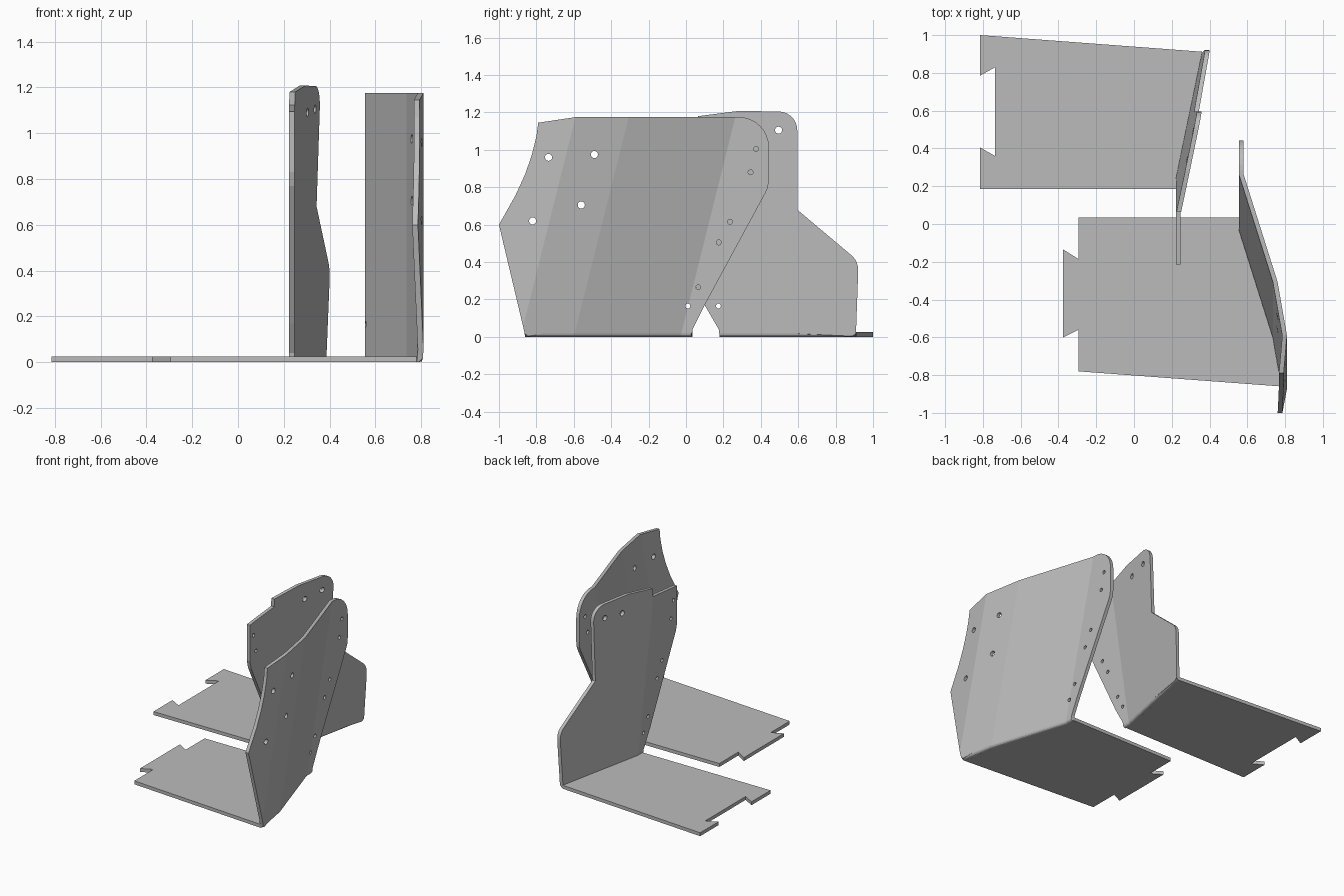
import bpy, bmesh, math
from mathutils import Vector

if "Cube" in bpy.data.objects:
    bpy.data.objects.remove(bpy.data.objects["Cube"])

T = 0.025  # sheet thickness

steel = bpy.data.materials.new("grey_steel")
steel.diffuse_color = (0.5, 0.5, 0.5, 1)
steel.use_nodes = True
steel.node_tree.nodes["Principled BSDF"].inputs["Base Color"].default_value = steel.diffuse_color


def bend_x(s, bends):
    """Piecewise linear x of the inner face; bends is a list of (s, x)."""
    for (s0, x0), (s1, x1) in zip(bends, bends[1:]):
        if s <= s1 or (s1, x1) == bends[-1]:
            return x0 + (x1 - x0) * (s - s0) / (s1 - s0)


def circle(y, z, r, n=16):
    return [(y + r * math.cos(2 * math.pi * i / n),
             z + r * math.sin(2 * math.pi * i / n)) for i in range(n)]


def arc(cy, cz, r, a0, a1, n=8):
    """Rounded corner, angles in degrees."""
    return [(cy + r * math.cos(math.radians(a0 + (a1 - a0) * i / n)),
             cz + r * math.sin(math.radians(a0 + (a1 - a0) * i / n))) for i in range(n + 1)]


def finish(name, bm):
    bmesh.ops.recalc_face_normals(bm, faces=bm.faces[:])
    mesh = bpy.data.meshes.new(name)
    bm.to_mesh(mesh)
    bm.free()
    mesh.materials.append(steel)
    bpy.context.collection.objects.link(bpy.data.objects.new(name, mesh))


def thicken(bm, offset):
    geo = bmesh.ops.extrude_face_region(bm, geom=bm.faces[:])["geom"]
    verts = [g for g in geo if isinstance(g, bmesh.types.BMVert)]
    bmesh.ops.translate(bm, verts=verts, vec=offset)
    return verts


def wall(name, outline, holes, bends, k):
    """Drilled sheet, folded along slanted lines y + k*z = s."""
    bm = bmesh.new()
    for loop in [outline] + holes:
        vs = [bm.verts.new((0, y, z)) for y, z in loop]
        for a, b in zip(vs, vs[1:] + vs[:1]):
            bm.edges.new((a, b))
    bmesh.ops.triangle_fill(bm, edges=bm.edges[:], use_beauty=True, normal=(1, 0, 0))
    for s, _ in bends[1:-1]:
        bmesh.ops.bisect_plane(bm, geom=bm.verts[:] + bm.edges[:] + bm.faces[:],
                               plane_co=(0, s, 0), plane_no=(0, 1, k))
    for v in bm.verts:
        v.co.x = bend_x(v.co.y + k * v.co.z, bends)
    outer = set(thicken(bm, Vector((T, 0, 0))))
    # rounded outside of the fold to the floor
    low = [e for e in bm.edges if all(v in outer and v.co.z < 1e-4 for v in e.verts)]
    bmesh.ops.bevel(bm, geom=low, offset=0.018, segments=3, profile=0.5, affect='EDGES')
    finish(name, bm)


def floor(name, points):
    bm = bmesh.new()
    bm.faces.new([bm.verts.new((x, y, 0)) for x, y in points])
    thicken(bm, Vector((0, 0, T)))
    finish(name, bm)


# Front bracket: tall wall with three slanted folds
front_bends = [(-1.156, 0.76), (-0.885, 0.785), (-0.60, 0.735), (-0.03, 0.555), (0.6, 0.555)]
front_outline = ([(-0.86, 0), (0.03, 0), (0.035, 0.04), (0.10, 0.17), (0.425, 0.77), (0.438, 0.80)]
                 + arc(0.283, 1.015, 0.16, 0, 90)
                 + [(-0.59, 1.175), (-0.79, 1.145), (-0.80, 1.07), (-0.825, 0.97),
                    (-0.86, 0.87), (-0.91, 0.76), (-1.0, 0.60), (-0.865, 0.03)])
front_outline.insert(6, (0.443, 0.84))
big_holes = [(-0.82, 0.62), (-0.735, 0.96), (-0.49, 0.975), (-0.56, 0.705)]
small_holes = [(0.375, 1.005), (0.345, 0.88), (0.235, 0.615),
               (0.175, 0.505), (0.065, 0.265), (0.01, 0.165)]
wall("front_bracket_wall", front_outline,
     [circle(y, z, 0.019) for y, z in big_holes] + [circle(y, z, 0.013) for y, z in small_holes],
     front_bends, -0.25)

# Front floor with a protruding dovetail tab
floor("front_bracket_floor", [
    (-0.295, 0.035), (0.555, 0.035), (0.555, -0.03), (0.735, -0.60), (0.78, -0.86),
    (-0.295, -0.78), (-0.295, -0.56), (-0.375, -0.60), (-0.375, -0.135), (-0.295, -0.185)])

# Rear bracket: wall with one slanted fold, stepped top and sloping back
rear_bends = [(-0.5, 0.222), (0.24, 0.222), (1.24, 0.429)]
rear_outline = ([(0.18, 0), (0.908, 0), (0.92, 0.33)]
                + arc(0.82, 0.36, 0.10, 0, 52, 5)
                + [(0.595, 0.68)]
                + arc(0.495, 1.105, 0.10, 0, 90)
                + [(0.28, 1.208), (0.065, 1.18), (0.065, 1.122), (-0.215, 1.095),
                   (-0.215, 0.83), (-0.20, 0.77), (0.10, 0.17), (0.175, 0.04)])
rear_small = [(0.183 - 0.95 * y, z) for y, z in small_holes]
wall("rear_bracket_wall", rear_outline,
     [circle(0.495, 1.105, 0.019), circle(0.34, 1.09, 0.019)]
     + [circle(y, z, 0.013) for y, z in rear_small],
     rear_bends, 0.16)

# Rear floor with a matching dovetail notch
floor("rear_bracket_floor", [
    (-0.815, 0.185), (0.222, 0.185), (0.222, 0.24), (0.361, 0.912), (-0.815, 1.0),
    (-0.815, 0.785), (-0.735, 0.83), (-0.735, 0.36), (-0.815, 0.405)])
